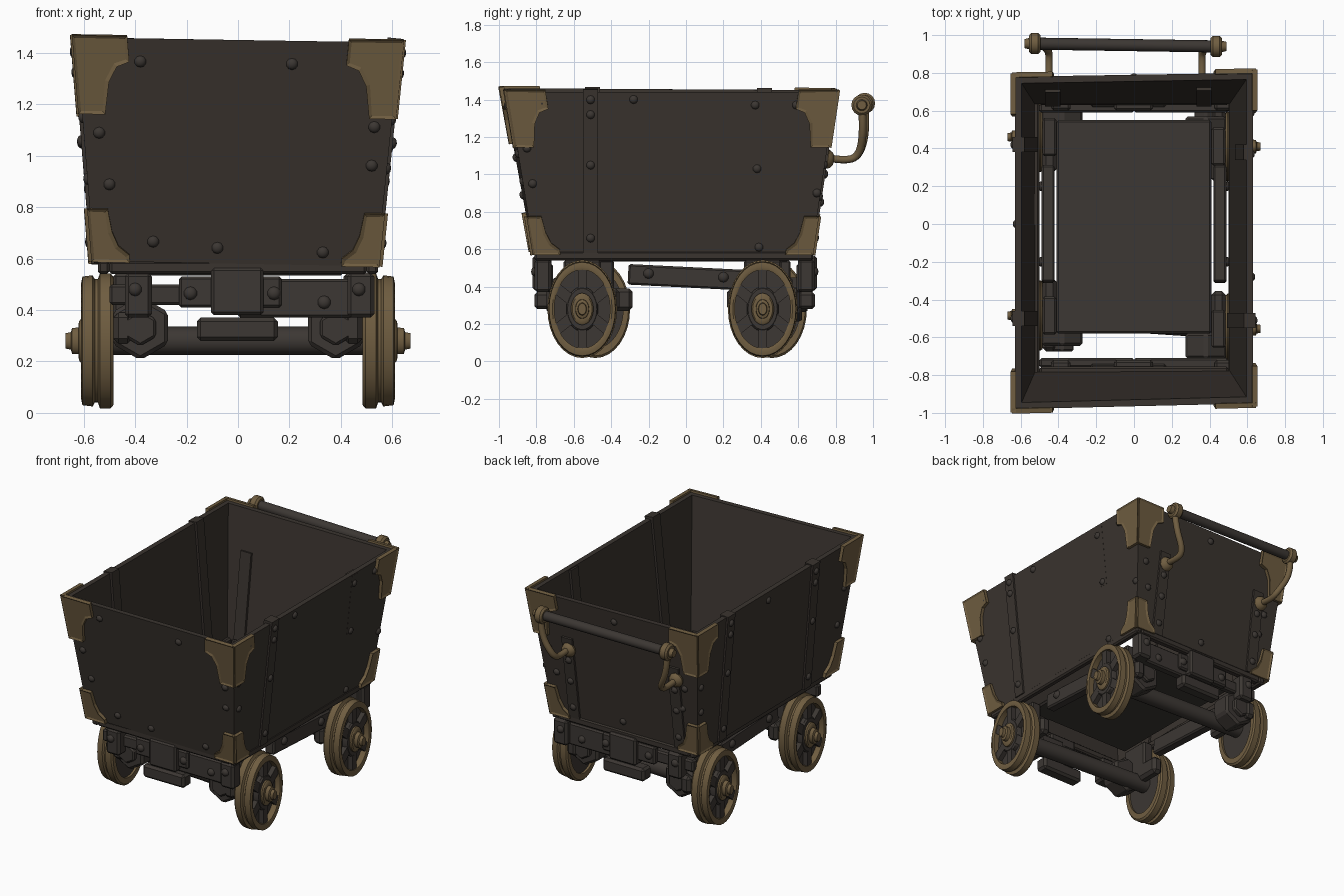
import bpy, bmesh, math
from mathutils import Vector, Matrix

cube = bpy.data.objects.get("Cube")
if cube:
    bpy.data.objects.remove(cube)


def material(name, rgb):
    m = bpy.data.materials.new(name)
    m.use_nodes = True
    m.diffuse_color = (*rgb, 1)
    bsdf = m.node_tree.nodes["Principled BSDF"]
    bsdf.inputs["Base Color"].default_value = (*rgb, 1)
    bsdf.inputs["Roughness"].default_value = 0.8
    return m


TUB = material("dark brown sheet", (0.042, 0.034, 0.028))
IRON = material("dark iron", (0.045, 0.038, 0.033))
BRASS = material("aged brass", (0.16, 0.11, 0.052))


def finish(bm, name, mat, smooth=False, bevel=0):
    bmesh.ops.recalc_face_normals(bm, faces=bm.faces)
    mesh = bpy.data.meshes.new(name)
    bm.to_mesh(mesh)
    bm.free()
    ob = bpy.data.objects.new(name, mesh)
    bpy.context.collection.objects.link(ob)
    mesh.materials.append(mat)
    if bevel:
        mod = ob.modifiers.new("Bevel", "BEVEL")
        mod.width, mod.segments = bevel, 1
    if smooth:
        bpy.ops.object.select_all(action="DESELECT")
        bpy.context.view_layer.objects.active = ob
        ob.select_set(True)
        bpy.ops.object.shade_smooth_by_angle(angle=math.radians(40))
    return ob


def box(name, xs, ys, zs, mat=IRON, tilt=0, bevel=0.01):
    lo, hi = Vector((xs[0], ys[0], zs[0])), Vector((xs[1], ys[1], zs[1]))
    bm = bmesh.new()
    bmesh.ops.create_cube(bm, size=1, matrix=Matrix.Translation((lo + hi) / 2)
                          @ Matrix.Rotation(tilt, 4, "X") @ Matrix.Diagonal((*(hi - lo), 1)))
    return finish(bm, name, mat, bevel=bevel)


def rod(name, a, b, r, mat, sides=16, r2=None, bevel=0):
    a, b = Vector(a), Vector(b)
    turn = (b - a).to_track_quat("Z", "Y").to_matrix().to_4x4()
    bm = bmesh.new()
    bmesh.ops.create_cone(bm, cap_ends=True, segments=sides, radius1=r, radius2=r if r2 is None else r2,
                          depth=(b - a).length, matrix=Matrix.Translation((a + b) / 2) @ turn)
    return finish(bm, name, mat, sides > 8, bevel)


def rivet(name, p, n, r=0.023, mat=IRON):
    bm = bmesh.new()
    turn = n.to_track_quat("Z", "Y").to_matrix().to_4x4()
    bmesh.ops.create_uvsphere(bm, u_segments=10, v_segments=6, radius=r,
                              matrix=Matrix.Translation(p) @ turn @ Matrix.Diagonal((1, 1, 0.7, 1)))
    finish(bm, name, mat, True)


# Tub: four sloping walls, open above and below
BOT = [Vector(p) for p in ((-0.56, -0.82, 0.59), (0.54, -0.81, 0.57), (0.54, 0.67, 0.57), (-0.56, 0.67, 0.58))]
TOP = [Vector(p) for p in ((-0.63, -0.98, 1.46), (0.63, -0.95, 1.44), (0.63, 0.80, 1.44), (-0.63, 0.78, 1.45))]
WALL = 0.035
bm = bmesh.new()
rings = []
for loop, inset in ((BOT, 0), (TOP, 0), (TOP, WALL), (BOT, WALL)):
    rings.append([bm.verts.new((p.x - math.copysign(inset, p.x), p.y - math.copysign(inset, p.y), p.z))
                  for p in loop])
for k in range(4):
    for i in range(4):
        a, b = rings[k], rings[(k + 1) % 4]
        bm.faces.new((a[i], a[(i + 1) % 4], b[(i + 1) % 4], b[i]))
finish(bm, "tub", TUB)


def on_wall(wall, h, z):
    """Point on an outer wall at horizontal coordinate h and height z."""
    j, axis = (wall + 1) % 4, wall % 2
    v = (z - BOT[wall].z) / (TOP[wall].z - BOT[wall].z)
    a, b = BOT[wall].lerp(TOP[wall], v), BOT[j].lerp(TOP[j], v)
    return a.lerp(b, (h - a[axis]) / (b[axis] - a[axis]))


def normal(wall):
    j = (wall + 1) % 4
    return (BOT[j] - BOT[wall]).cross(TOP[wall] - BOT[wall]).normalized()


def slab(name, pts, n, out, back, mat, inset=0):
    bm = bmesh.new()
    outer = [bm.verts.new(p + n * out) for p in pts]
    inner = [bm.verts.new(p - n * back) for p in pts]
    face = bm.faces.new(outer)
    bm.faces.new(inner[::-1])
    for i in range(len(pts)):
        j = (i + 1) % len(pts)
        bm.faces.new((outer[i], inner[i], inner[j], outer[j]))
    bmesh.ops.recalc_face_normals(bm, faces=bm.faces)
    if inset:
        bmesh.ops.inset_region(bm, faces=[face], thickness=inset, depth=-0.007)
    finish(bm, name, mat)


# Brass corner gussets, top and bottom of every wall corner
TOP_SHAPE = [(-0.015, -0.012), (0.2, -0.012), (0.2, 0.09), (0.15, 0.11), (0.115, 0.17), (0.09, 0.3), (-0.015, 0.3)]
LOW_SHAPE = [(-0.01, 0), (0.14, 0), (0.14, 0.03), (0.1, 0.065), (0.08, 0.12), (0.07, 0.21), (-0.01, 0.21)]
for wall in range(4):
    j = (wall + 1) % 4
    for c, other in ((wall, j), (j, wall)):
        rise = (TOP[c] - BOT[c]).normalized()
        for label, here, row, up, shape in (("upper", TOP[c], TOP, -rise, TOP_SHAPE),
                                            ("lower", BOT[c], BOT, rise, LOW_SHAPE)):
            along = (row[other] - here).normalized()
            slab(label + "_corner_gusset", [here + along * a + up * b for a, b in shape],
                 normal(wall), 0.022, 0.005, BRASS, 0.016)


# Riveted straps on the walls, showing on both faces
def strap(name, wall, h, z0, z1, w=0.04, out=0.012):
    pts = [on_wall(wall, h - w, z0), on_wall(wall, h + w, z0), on_wall(wall, h + w, z1), on_wall(wall, h - w, z1)]
    slab(name, pts, normal(wall), out, WALL + 0.015, TUB)


for wall, h in ((1, -0.51), (3, -0.5), (3, 0.42)):
    strap("side_strap", wall, h, 0.58, 1.455)
    for z in (0.66, 1.05, 1.32, 1.4):
        rivet("strap_rivet", on_wall(wall, h, z) + normal(wall) * 0.012, normal(wall))
strap("inner_strap", 1, 0.38, 1.0, 1.43, out=0.001)
for h in (-0.43, 0.37):
    strap("rear_strap", 2, h, 0.58, 1.16)
    for z in (0.66, 0.85, 1.0):
        rivet("strap_rivet", on_wall(2, h, z) + normal(2) * 0.012, normal(2))

# Loose rivets: front and back walls, then side walls
for wall, spots in (
        (0, ((-0.38, 1.37), (0.21, 1.37), (-0.54, 1.09), (-0.5, 0.89), (-0.33, 0.67), (-0.08, 0.65),
             (0.33, 0.64), (0.52, 0.98), (0.53, 1.13))),
        (2, ((-0.5, 1.02), (-0.47, 0.87), (0.52, 1.05), (0.48, 0.88), (0, 1.37), (0, 0.65))),
        (1, ((-0.77, 1.38), (-0.85, 1.14), (-0.82, 0.95), (-0.28, 1.4), (0.37, 1.37), (0.38, 1.03),
             (0.39, 0.61), (0.59, 1.37), (0.7, 0.9))),
        (3, ((-0.85, 1.14), (-0.8, 0.9), (0.0, 1.39), (0.69, 1.05), (0.67, 0.87)))):
    for h, z in spots:
        rivet("wall_rivet", on_wall(wall, h, z), normal(wall))

# Base frame and floor plate
for ys in ((-0.81, -0.755), (0.63, 0.68)):
    box("base_cross_rail", (-0.5, 0.5), ys, (0.54, 0.59), TUB)
for s in (-1, 1):
    box("base_side_rail", sorted((s * 0.5, s * 0.545)), (-0.81, 0.68), (0.54, 0.59), TUB)
box("floor_plate", (-0.41, 0.41), (-0.58, 0.55), (0.535, 0.56), IRON)

# Push handle
ends = [Vector((-0.53, 0.955, 1.38)), Vector((0.44, 0.94, 1.37))]
rod("handle_bar", *ends, 0.032, IRON)
for e, foot, s in ((ends[0], -0.45, -1), (ends[1], 0.36, 1)):
    rod("handle_collar", e - Vector((s * 0.035, 0, 0)), e + Vector((s * 0.025, 0, 0)), 0.056, BRASS, bevel=0.012)
    rod("handle_cap", e, e + Vector((s * 0.05, 0, 0)), 0.036, BRASS, r2=0.024)
    cu = bpy.data.curves.new("handle_arm", "CURVE")
    cu.dimensions, cu.bevel_depth, cu.bevel_resolution, cu.use_fill_caps = "3D", 0.021, 2, True
    sp = cu.splines.new("NURBS")
    path = [e, (e.x, e.y + 0.01, 1.25), (foot, 0.93, 1.1), (foot, 0.85, 1.07), (foot, 0.745, 1.09)]
    sp.points.add(len(path) - 1)
    for p, co in zip(sp.points, path):
        p.co = (*co, 1)
    sp.use_endpoint_u, sp.order_u = True, 3
    arm = bpy.data.objects.new("handle_arm", cu)
    bpy.context.collection.objects.link(arm)
    cu.materials.append(BRASS)
    rivet("handle_foot", on_wall(2, foot, 1.08) + normal(2) * 0.015, normal(2), 0.05, BRASS)


# Wheels: tall oval, brass double rim, dark spoked web, brass hub
def lathe(name, profile, place, mat, closed=False):
    n, bm = 32, bmesh.new()
    loops = [[bm.verts.new(place @ Vector((x, r * math.cos(t), r * math.sin(t))))
              for t in (2 * math.pi * i / n for i in range(n))] for x, r in profile]
    for k in range(len(loops) if closed else len(loops) - 1):
        a, b = loops[k], loops[(k + 1) % len(loops)]
        for i in range(n):
            bm.faces.new((a[i], a[(i + 1) % n], b[(i + 1) % n], b[i]))
    if not closed:
        bm.faces.new(loops[0])
        bm.faces.new(loops[-1])
    finish(bm, name, mat, True)


RIM = [(0.06, 0.21), (0.065, 0.225), (0.06, 0.25), (0.02, 0.255), (0.012, 0.24), (0, 0.24), (-0.008, 0.262),
       (-0.05, 0.262), (-0.06, 0.25), (-0.06, 0.21)]
HUB = [(-0.02, 0.085), (0.066, 0.085), (0.074, 0.075), (0.075, 0.052), (0.1, 0.05), (0.105, 0.034), (0.125, 0.03)]
for s, y in ((1, -0.555), (1, 0.41), (-1, -0.485), (-1, 0.46)):
    place = Matrix.Translation((s * 0.545, y, 0.28)) @ Matrix.Diagonal((s, 0.71, 1, 1))
    lathe("wheel_rim", RIM, place, BRASS, True)
    lathe("wheel_web", [(-0.045, 0.215), (0.02, 0.215)], place, IRON)
    lathe("wheel_hub_plate", [(0, 0.12), (0.045, 0.12), (0.055, 0.11)], place, IRON)
    lathe("wheel_hub", HUB, place, BRASS)
    bm = bmesh.new()
    for k in range(6):
        bmesh.ops.create_cube(bm, size=1, matrix=place @ Matrix.Rotation(math.radians(60 * k + 30), 4, "X")
                              @ Matrix.Translation((0.03, 0.155, 0)) @ Matrix.Diagonal((0.045, 0.13, 0.065, 1)))
    finish(bm, "wheel_spokes", IRON)

# Axles and bearings
for y_right, y_left in ((-0.485, -0.555), (0.46, 0.41)):
    rod("axle", (-0.52, y_right, 0.28), (0.52, y_left, 0.28), 0.055, IRON)
    for s, y in ((-1, y_right), (1, y_left)):
        box("bearing_block", sorted((s * 0.41, s * 0.485)), (y - 0.19, y + 0.2), (0.27, 0.39), bevel=0.02)
        box("bearing_post", sorted((s * 0.41, s * 0.485)), (y - 0.1, y + 0.1), (0.36, 0.54))
        f = -1 if y < 0 else 1
        rod("bearing_hex", (s * 0.38, y + f * 0.02, 0.33), (s * 0.38, y + f * 0.16, 0.33), 0.125, IRON, 6, bevel=0.015)
        rod("bearing_nut", (s * 0.38, y + f * 0.15, 0.33), (s * 0.38, y + f * 0.19, 0.33), 0.07, IRON, 6, bevel=0.01)

# Side beams
for s in (-1, 1):
    box("side_beam", sorted((s * 0.42, s * 0.49)), (-0.31, 0.31), (0.395, 0.505), tilt=-0.05)
    for y in (-0.2, 0.2):
        rivet("beam_rivet", Vector((s * 0.49, y, 0.46 - y * 0.05)), Vector((s, 0, 0)), 0.028)

# End beams with centre buffers
for f, y in ((-1, 0.74), (1, 0.62)):
    def span(a, b):
        return sorted((f * (y + a), f * (y + b)))
    box("end_beam", (0.0, 0.5), span(-0.03, 0.03), (0.37, 0.52))
    box("end_bar", (-0.5, 0.0), span(-0.03, 0.02), (0.42, 0.5))
    box("buffer_bar", (-0.23, 0.17), span(0, 0.05), (0.41, 0.53))
    box("buffer_block", (-0.105, 0.1), span(-0.02, 0.08), (0.38, 0.565), bevel=0.012)
    box("buffer_plate", (-0.16, 0.155), span(-0.02, 0.07), (0.28, 0.37), bevel=0.015)
    for x in (-0.385, 0.48):
        box("end_bracket", (x - 0.055, x + 0.05), span(-0.02, 0.07), (0.37, 0.545), bevel=0.015)
    for x, z, d in ((-0.185, 0.465, 0.05), (0.14, 0.465, 0.05), (0.335, 0.43, 0.03), (-0.4, 0.48, 0.07), (0.47, 0.48, 0.07)):
        rivet("end_rivet", Vector((x, f * (y + d), z)), Vector((0, f, 0)), 0.026)
